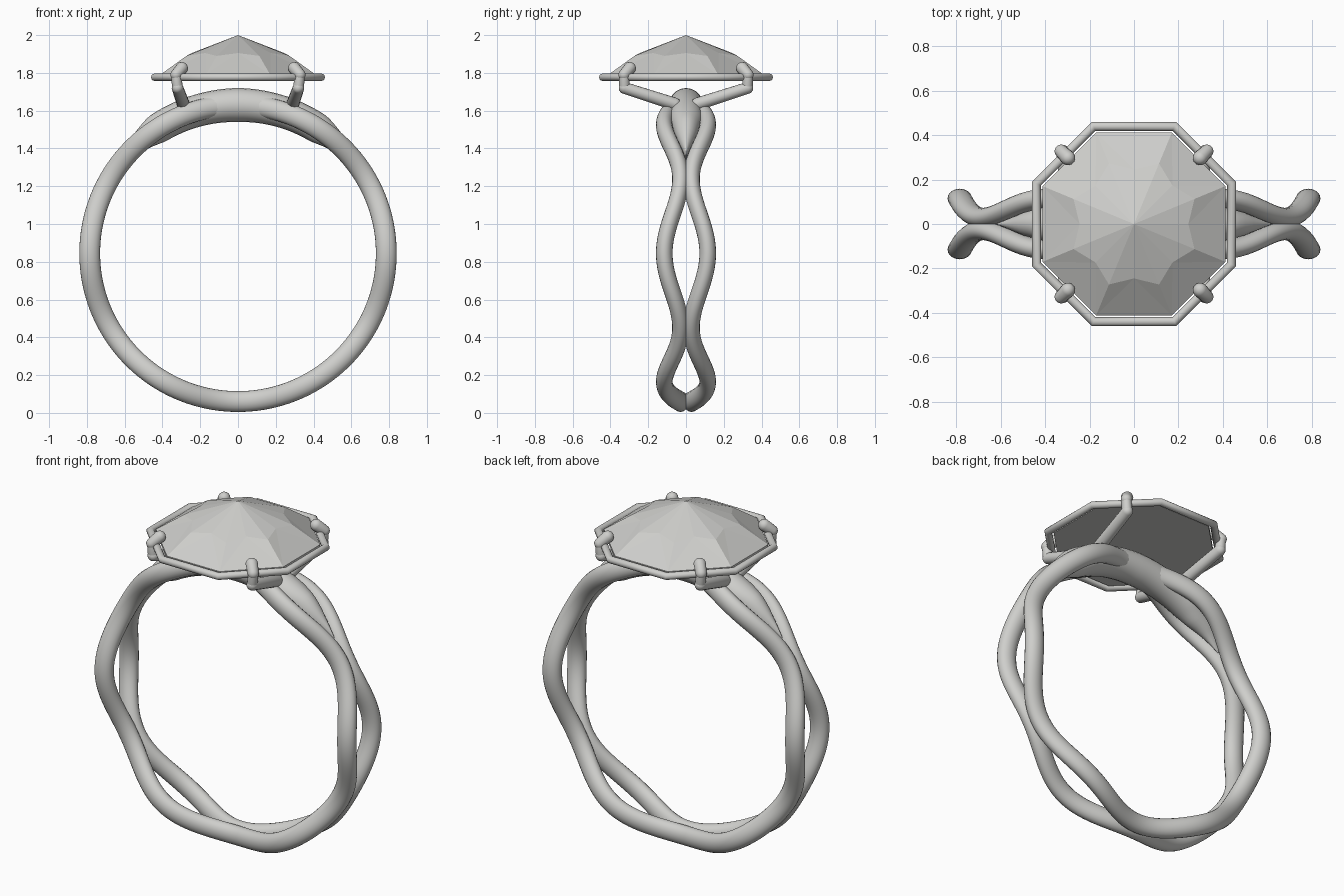
import bpy, bmesh
from math import sin, cos, pi, radians
from mathutils import Vector

cube = bpy.data.objects.get("Cube")
if cube:
    bpy.data.objects.remove(cube)

CENTER_Z, RING_R = 0.845, 0.785


def material(name, rgb):
    m = bpy.data.materials.new(name)
    m.use_nodes = True
    m.diffuse_color = (*rgb, 1)
    m.node_tree.nodes["Principled BSDF"].inputs["Base Color"].default_value = (*rgb, 1)
    return m


METAL = material("pale silver", (0.62, 0.62, 0.60))


def finish(bm, name, smooth=True, angle=50):
    bmesh.ops.recalc_face_normals(bm, faces=bm.faces)
    mesh = bpy.data.meshes.new(name)
    bm.to_mesh(mesh)
    bm.free()
    ob = bpy.data.objects.new(name, mesh)
    bpy.context.collection.objects.link(ob)
    mesh.materials.append(METAL)
    if smooth:
        bpy.ops.object.select_all(action='DESELECT')
        ob.select_set(True)
        bpy.context.view_layer.objects.active = ob
        bpy.ops.object.shade_smooth_by_angle(angle=radians(angle))
    return ob


def loft(name, frames, closed, sides=20):
    """Skin elliptical sections; each frame is (centre, axis_a, axis_b)."""
    bm = bmesh.new()
    rings = [[bm.verts.new(c + a * cos(2 * pi * k / sides) + b * sin(2 * pi * k / sides))
              for k in range(sides)] for c, a, b in frames]
    count = len(rings)
    for i in range(count if closed else count - 1):
        p, q = rings[i], rings[(i + 1) % count]
        for k in range(sides):
            n = (k + 1) % sides
            bm.faces.new((p[k], p[n], q[n], q[k]))
    if not closed:
        bm.faces.new(rings[0])
        bm.faces.new(rings[-1])
    return finish(bm, name)


def radial(t):
    return Vector((cos(t), 0, sin(t)))


# Two mirrored wavy strands forming the band
def strand_point(t, side):
    p = radial(t) * RING_R
    return p + Vector((0, side * (0.072 + 0.043 * cos(6 * t)), CENTER_Z))


for label, side in (("front_strand", -1), ("back_strand", 1)):
    frames = []
    for i in range(192):
        t = 2 * pi * i / 192
        tangent = (strand_point(t + .01, side) - strand_point(t - .01, side)).normalized()
        across = tangent.cross(radial(t)).normalized()
        frames.append((strand_point(t, side), radial(t) * 0.055, across * 0.044))
    loft(label, frames, True)


# Thick saddle filling the gap between the strands at the top
def blend(x, keys):
    for (x0, y0), (x1, y1) in zip(keys, keys[1:]):
        if x <= x1:
            return y0 + (y1 - y0) * (x - x0) / (x1 - x0)
    return keys[-1][1]


THICK = [(0, .09), (33, .08), (42, .05), (50, .03)]
WIDTH = [(0, .09), (27, .088), (38, .055), (50, .004)]
frames = []
for i in range(-50, 51, 2):
    r = radial(pi / 2 - radians(i))
    frames.append((r * RING_R + Vector((0, 0, CENTER_Z)),
                   r * blend(abs(i), THICK), Vector((0, blend(abs(i), WIDTH), 0))))
loft("saddle", frames, False)

# Octagonal wire frame around the stone
frames = []
for i in range(8):
    d = Vector((cos(pi / 8 + i * pi / 4), sin(pi / 8 + i * pi / 4), 0))
    frames.append((d * (0.44 / cos(pi / 8)) + Vector((0, 0, 1.777)),
                   d * (0.02 / cos(pi / 8)), Vector((0, 0, 0.02))))
loft("stone_frame", frames, True, 12)

# Faceted stone with a flat underside
bm = bmesh.new()


def ring_vert(r, z, step):
    a = step * pi / 8
    return bm.verts.new((r * cos(a), r * sin(a), z))


apex = bm.verts.new((0, 0, 2))
crown = [ring_vert(.295, 1.89, s) if s % 2 else ring_vert(.245, 1.905, s) for s in range(16)]
girdle = [ring_vert(.446, 1.79, s) for s in range(1, 16, 2)]
base = [ring_vert(.446, 1.772, s) for s in range(1, 16, 2)]
for s in range(16):
    bm.faces.new((apex, crown[s], crown[(s + 1) % 16]))
for k in range(8):
    n = (k + 1) % 8
    a, m, b = crown[2 * k + 1], crown[(2 * k + 2) % 16], crown[(2 * k + 3) % 16]
    bm.faces.new((girdle[k], m, a))
    bm.faces.new((girdle[k], girdle[n], m))
    bm.faces.new((girdle[n], b, m))
    bm.faces.new((base[k], base[n], girdle[n], girdle[k]))
bm.faces.new(base)
finish(bm, "stone", smooth=False)


# Bent prongs rising from the band and gripping the frame
def rod(name, start, end, r0, r1):
    """Round-ended rod between two points."""
    axis = (end - start).normalized()
    a = axis.orthogonal().normalized()
    b = axis.cross(a)
    frames = []
    for c, r, angles in ((start, r0, range(-85, 1, 17)), (end, r1, range(0, 86, 17))):
        for d in angles:
            k = r * cos(radians(d))
            frames.append((c + axis * r * sin(radians(d)), a * k, b * k))
    return loft(name, frames, False, 16)


for sx, xname in ((1, "left"), (-1, "right")):
    for sy, yname in ((-1, "front"), (1, "back")):
        tag = f"{yname}_{xname}"
        root, elbow, neck, tip = [Vector((sx * x, sy * y, z)) for x, y, z in (
            (.29, .06, 1.635), (.32, .325, 1.72), (.328, .328, 1.79), (.298, .298, 1.825))]
        rod("prong_arm_" + tag, root, elbow, .034, .031)
        rod("prong_neck_" + tag, elbow, neck, .029, .026)
        rod("prong_tip_" + tag, neck, tip, .03, .033)
